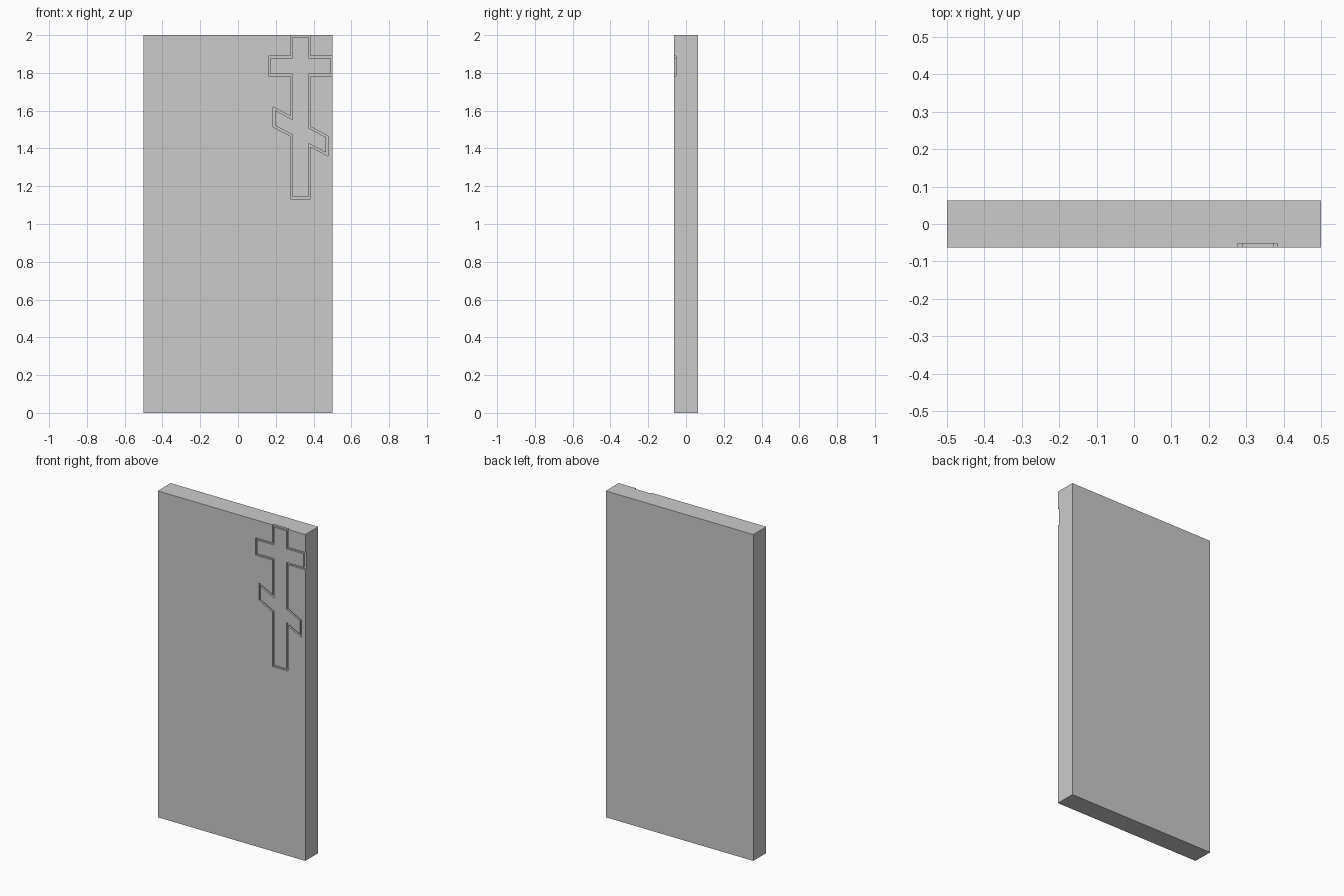
import bpy, bmesh
from mathutils import Vector

if "Cube" in bpy.data.objects:
    bpy.data.objects.remove(bpy.data.objects["Cube"])

W = 0.011       # groove width
DEPTH = 0.01    # groove depth
FRONT = -0.0625

stone = bpy.data.materials.new("grey_stone")
stone.diffuse_color = (0.6, 0.6, 0.6, 1)
stone.use_nodes = True
stone.node_tree.nodes["Principled BSDF"].inputs["Base Color"].default_value = stone.diffuse_color


def make_object(name, bm):
    bmesh.ops.recalc_face_normals(bm, faces=bm.faces)
    mesh = bpy.data.meshes.new(name)
    bm.to_mesh(mesh)
    bm.free()
    mesh.materials.append(stone)
    ob = bpy.data.objects.new(name, mesh)
    bpy.context.collection.objects.link(ob)
    return ob


def inset(points, d):
    """Mitred inward offset of a counter-clockwise polygon."""
    out = []
    for i, p in enumerate(points):
        a = (p - points[i - 1]).normalized()
        b = (points[(i + 1) % len(points)] - p).normalized()
        na, nb = Vector((-a.y, a.x)), Vector((-b.y, b.x))
        out.append(p + (na + nb) * d / (1 + na.dot(nb)))
    return out


# Slab
bm = bmesh.new()
bmesh.ops.create_cube(bm, size=1)
bmesh.ops.scale(bm, vec=(1, 0.125, 2), verts=bm.verts)
bmesh.ops.translate(bm, vec=(0, 0, 1), verts=bm.verts)
slab = make_object("slab", bm)

# Cross outline: left half, then the right half (slanted bar is point symmetric)
CX, CZ, S = 0.331, 1.49, 0.53
HALF, ARM, BAR, H = 0.053, 0.169, 0.145, 0.053


def bar(x, side):
    return Vector((CX + x, CZ - S * x + side * H))


def pt(x, z):
    return Vector((CX + x, z))


outline = [pt(-HALF, 1.132), pt(HALF, 1.132),
           bar(HALF, -1), bar(BAR, -1), bar(BAR, 1), bar(HALF, 1),
           pt(HALF, 1.784), pt(ARM, 1.784), pt(ARM, 1.89), pt(HALF, 1.89),
           pt(HALF, 2.0), pt(-HALF, 2.0),
           pt(-HALF, 1.89), pt(-ARM, 1.89), pt(-ARM, 1.784), pt(-HALF, 1.784),
           bar(-HALF, 1), bar(-BAR, 1), bar(-BAR, -1), bar(-HALF, -1)]
inner = inset(outline, W)
# The groove runs out through the top and the right side of the slab
outer = [Vector((p.x + (0.02 if p.x > 0.499 else 0),
                 p.y + (0.02 if p.y > 1.999 else 0))) for p in outline]

# Ring-shaped groove cutter
bm = bmesh.new()
rings = [[bm.verts.new((p.x, y, p.y)) for p in pts]
         for pts, y in ((outer, FRONT - 0.02), (inner, FRONT - 0.02),
                        (inner, FRONT + DEPTH), (outer, FRONT + DEPTH))]
n = len(outline)
for r in range(4):
    a, b = rings[r], rings[(r + 1) % 4]
    for i in range(n):
        j = (i + 1) % n
        bm.faces.new((a[i], a[j], b[j], b[i]))
cutter = make_object("groove_cutter", bm)
cutter.hide_render = True

# Engrave the groove and drop the cutter
mod = slab.modifiers.new("engrave", 'BOOLEAN')
mod.operation = 'DIFFERENCE'
mod.solver = 'EXACT'
mod.object = cutter
bpy.context.view_layer.update()
deps = bpy.context.evaluated_depsgraph_get()
carved = bpy.data.meshes.new_from_object(slab.evaluated_get(deps))
slab.modifiers.clear()
slab.data = carved
bpy.data.objects.remove(cutter)
